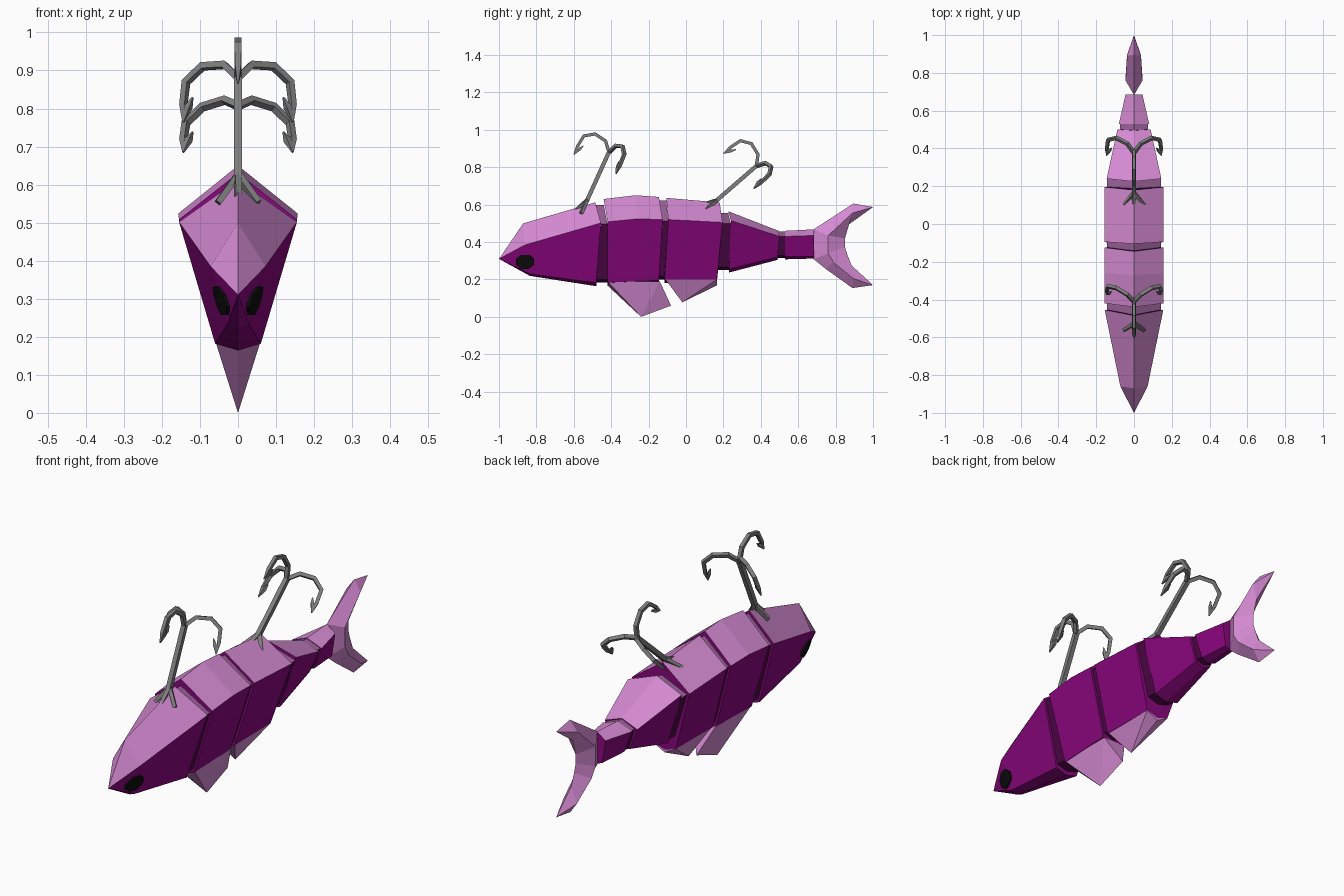
import bpy, bmesh, math
from mathutils import Vector as V
from mathutils.bvhtree import BVHTree

if "Cube" in bpy.data.objects:
    bpy.data.objects.remove(bpy.data.objects["Cube"])


def mat(name, r, g, b):
    m = bpy.data.materials.new(name)
    m.diffuse_color = (r, g, b, 1)
    m.use_nodes = True
    m.node_tree.nodes["Principled BSDF"].inputs["Base Color"].default_value = m.diffuse_color
    return m


PINK = mat("orchid_pink", 0.68, 0.26, 0.66)
PURPLE = mat("deep_purple", 0.27, 0.002, 0.22)
DPINK = mat("joint_pink", 0.33, 0.12, 0.32)
DPURPLE = mat("joint_purple", 0.08, 0.002, 0.065)
GREY = mat("hook_grey", 0.21, 0.21, 0.21)
BLACK = mat("eye_black", 0.004, 0.004, 0.004)


def finish(bm, name, mats):
    bmesh.ops.remove_doubles(bm, verts=bm.verts, dist=1e-5)
    bmesh.ops.recalc_face_normals(bm, faces=bm.faces)
    me = bpy.data.meshes.new(name)
    bm.to_mesh(me)
    bm.free()
    for m in mats:
        me.materials.append(m)
    ob = bpy.data.objects.new(name, me)
    bpy.context.collection.objects.link(ob)
    return ob


def loft(bm, rings, rule=lambda k: 0, cap=0):
    """Skin rings of points; rule gives the material for each side strip.
    A ring whose points all coincide becomes a tip."""
    n = len(rings[0])
    vs = []
    for r in rings:
        if all((V(p) - V(r[0])).length < 1e-6 for p in r):
            vs.append([bm.verts.new(r[0])] * n)
        else:
            vs.append([bm.verts.new(p) for p in r])
    for a, b in zip(vs, vs[1:]):
        for k in range(n):
            j = (k + 1) % n
            quad = list(dict.fromkeys((a[k], a[j], b[j], b[k])))
            if len(quad) > 2:
                bm.faces.new(quad).material_index = rule(k)
    for r in (vs[0], vs[-1]):
        if len(set(r)) > 2:
            bm.faces.new(r).material_index = cap


def section(yt, zt, w, ym, zm, wb, yb, zb):
    """Kite body section: back ridge, wide shoulder, narrow keel."""
    return [(0, yt, zt), (w, ym, zm), (wb, yb, zb), (0, yb, zb - 0.018 * min(1, wb * 20)),
            (-wb, yb, zb), (-w, ym, zm)]


def top_rule(k):
    return 0 if k in (0, 5) else 1


def body(name, rings, mats):
    bm = bmesh.new()
    loft(bm, rings, top_rule, 1)
    return finish(bm, name, mats)


# Body segments
segments = {
    "head": [section(-1, .31, 0, -1, .31, 0, -1, .31),
             section(-.87, .50, .072, -.86, .385, .03, -.835, .23),
             section(-.485, .612, .155, -.455, .502, .06, -.48, .182)],
    "front_body": [section(-.44, .63, .155, -.42, .508, .06, -.42, .184),
                   section(-.27, .65, .157, -.26, .524, .062, -.28, .19),
                   section(-.145, .641, .155, -.125, .52, .062, -.145, .195)],
    "middle_body": [section(-.105, .636, .155, -.095, .52, .062, -.115, .2),
                    section(.18, .612, .155, .195, .505, .06, .165, .2)],
    "rear_body": [section(.225, .565, .145, .24, .515, .065, .23, .255),
                  section(.495, .46, .088, .5, .43, .042, .49, .32)],
    "tail_stem": [section(.53, .46, .08, .53, .43, .04, .53, .322),
                  section(.685, .468, .045, .685, .435, .028, .685, .322)],
}
rings_of = list(segments.values())
for name, rings in segments.items():
    ob = body(name, rings, [PINK, PURPLE])
    if name == "head":
        head = ob


# Recessed joints between segments
def shrink(ring):
    return [V((p[0] * .92, p[1], .42 + (p[2] - .42) * .93)) for p in ring]


for i, (a, b) in enumerate(zip(rings_of, rings_of[1:])):
    p, q = shrink(a[-1]), shrink(b[0])
    fit = [min(s, t, key=lambda v: abs(v.x) + abs(v.z - .42)) for s, t in zip(p, q)]
    ends = [[V((f.x, e.y, f.z)) for f, e in zip(fit, ring)] for ring in (p, q)]
    body(f"joint_{i + 1}", ends, [DPINK, DPURPLE])


# Forked tail: diamond section lofted from the upper tip to the lower tip
def diamond(oy, oz, my, mz, t, iy, iz):
    return [(0, oy, oz), (t, my, mz), (0, iy, iz), (-t, my, mz)]


bm = bmesh.new()
loft(bm, [diamond(1, .587, 1, .587, 0, 1, .587),
          diamond(.895, .606, .89, .555, .037, .872, .495),
          diamond(.683, .468, .76, .435, .045, .85, .42),
          diamond(.683, .308, .76, .34, .045, .85, .375),
          diamond(.745, .258, .79, .29, .044, .862, .335),
          diamond(.89, .154, .895, .205, .037, .885, .275),
          diamond(1, .17, 1, .17, 0, 1, .17)])
finish(bm, "tail_fin", [PINK])

# Belly fins
fins = {"front_fin": (.06, -.42, -.14, .19, [(-.24, 0), (-.08, .06), (-.42, .168)]),
        "rear_fin": (.06, -.11, .165, .2, [(-.02, .078), (.165, .168)])}
for name, (w, y0, y1, z, keel) in fins.items():
    bm = bmesh.new()
    for s in (-1, 1):
        for y in (y0, y1):
            bm.verts.new((s * w, y, z))
    for y, kz in keel:
        bm.verts.new((0, y, kz))
    bmesh.ops.convex_hull(bm, input=bm.verts)
    finish(bm, name, [PINK])

# Eyes: octagon plates laid onto the head surface
tree = BVHTree.FromPolygons([v.co for v in head.data.vertices],
                            [list(f.vertices) for f in head.data.polygons])
for s, name in ((1, "right_eye"), (-1, "left_eye")):
    bm = bmesh.new()
    hits = []
    for k in range(9):
        a = math.radians(45 * k + 22.5)
        r = 0 if k == 8 else 1
        o = V((s, -.86 + r * .052 * math.cos(a), .295 + r * .04 * math.sin(a)))
        hit = tree.ray_cast(o, V((-s, 0, 0)))[0]
        hits.append(hit or tree.find_nearest(V((s * .02, o.y, o.z)))[0])
    out = [bm.verts.new(h + V((s * .008, -.002, -.001))) for h in hits]
    low = [bm.verts.new(h) for h in hits[:8]]
    for k in range(8):
        j = (k + 1) % 8
        bm.faces.new((out[8], out[k], out[j]))
        bm.faces.new((out[k], low[k], low[j], out[j]))
    me = finish(bm, name, [BLACK]).data
    # open plates need their outward side fixed by direction
    if me.polygons[0].normal.x * s < 0:
        me.flip_normals()


# Treble hooks
def tube(bm, pts, radii, side):
    rings = []
    for i, p in enumerate(pts):
        t = (pts[min(i + 1, len(pts) - 1)] - pts[max(i - 1, 0)]).normalized()
        u = (side - t * side.dot(t)).normalized()
        v = t.cross(u)
        rings.append([p + (u * a + v * b) * radii[i]
                      for a, b in ((1, 1), (-1, 1), (-1, -1), (1, -1))])
    loft(bm, rings)


prong = [(0, -.005), (.041, .042), (.108, .053), (.158, .019), (.166, -.045), (.166, -.095)]


def hook(name, joint, angle):
    a = math.radians(angle)
    x, n, d = V((1, 0, 0)), V((0, -math.sin(a), math.cos(a))), V((0, math.cos(a), math.sin(a)))
    j = V(joint)
    bm = bmesh.new()
    foot = j - d * .285
    tube(bm, [foot - d * .03, j], [.011, .011], x)
    for fx, fn in ((.053, 0), (-.053, 0), (0, .035)):
        tube(bm, [foot, foot + x * fx + n * fn - d * .08], [.009, .008], d.cross(n + x * .3))
    for deg in (0, 120, 240):
        th = math.radians(deg)
        rad = x * math.sin(th) + n * math.cos(th)
        pts = [j + rad * r + d * s for r, s in prong]
        side = d.cross(rad)
        tube(bm, pts, [.009] * 4 + [.008, .002], side)
        # barb
        tube(bm, [pts[-1], j + rad * .15 - d * .055, j + rad * .138 - d * .03],
             [.002, .008, .002], side)
    finish(bm, name, [GREY])


hook("front_hook", (0, -.41, .885), 65.6)
hook("rear_hook", (0, .38, .81), 40.9)
